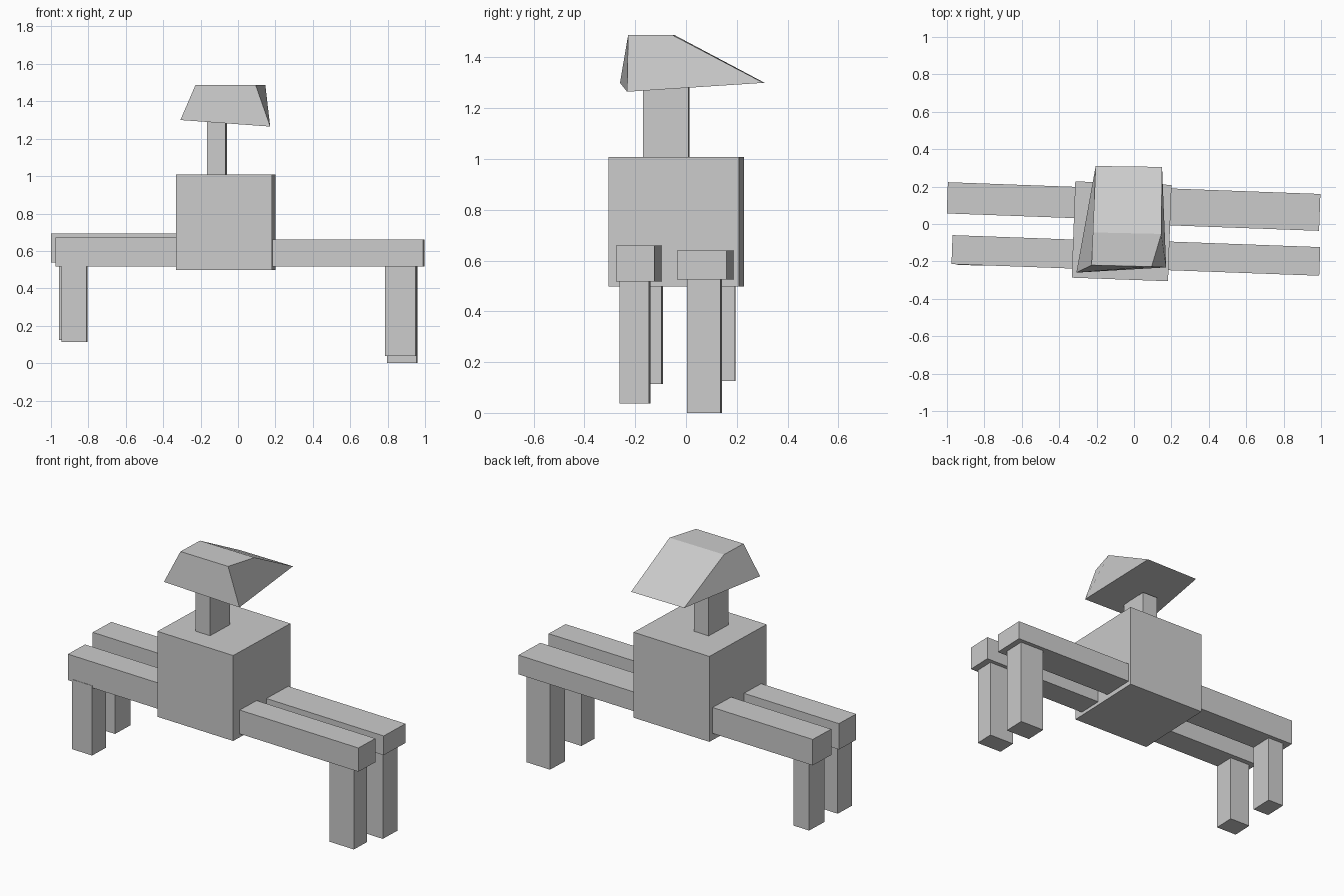
import bpy, bmesh, math
from mathutils import Matrix, Vector

if "Cube" in bpy.data.objects:
    bpy.data.objects.remove(bpy.data.objects["Cube"], do_unlink=True)

grey = bpy.data.materials.new("plain grey")
grey.use_nodes = True
COLOUR = (0.6, 0.6, 0.6, 1)
grey.diffuse_color = COLOUR
grey.node_tree.nodes["Principled BSDF"].inputs["Base Color"].default_value = COLOUR

# The whole figure is turned slightly about z
TURN = Matrix.Rotation(math.radians(-2.1), 4, "Z")


def finish(name, bm):
    bmesh.ops.recalc_face_normals(bm, faces=bm.faces)
    mesh = bpy.data.meshes.new(name)
    bm.to_mesh(mesh)
    bm.free()
    mesh.materials.append(grey)
    obj = bpy.data.objects.new(name, mesh)
    bpy.context.collection.objects.link(obj)
    return obj


def box(name, x, y, width, depth, bottom, top):
    bm = bmesh.new()
    bmesh.ops.create_cube(bm, size=1)
    bmesh.ops.scale(bm, vec=(width, depth, top - bottom), verts=bm.verts)
    obj = finish(name, bm)
    obj.matrix_world = Matrix.Translation((x, y, (bottom + top) / 2)) @ TURN


def beam(name, end_x, end_y, length, depth, bottom, top):
    # Beam that runs from its outer end into the body
    inward = TURN @ Vector((-math.copysign(length / 2, end_x), 0, 0))
    box(name, end_x + inward.x, end_y + inward.y, length, depth, bottom, top)


# Body and neck
box("body", -0.066, -0.039, 0.515, 0.515, 0.497, 1.008)
box("neck", -0.113, -0.078, 0.1, 0.18, 1.0, 1.29)

# Horizontal upper limbs
beam("left_front_beam", 0.993, -0.2, 0.83, 0.153, 0.518, 0.66)
beam("left_back_beam", 0.993, 0.062, 0.83, 0.197, 0.525, 0.64)
beam("right_front_beam", -0.973, -0.137, 0.67, 0.155, 0.517, 0.672)
beam("right_back_beam", -0.998, 0.14, 0.7, 0.167, 0.537, 0.692)

# Upright legs
box("left_front_leg", 0.87, -0.201, 0.165, 0.117, 0.037, 0.53)
box("left_back_leg", 0.878, 0.073, 0.16, 0.133, 0.0, 0.54)
box("right_front_leg", -0.875, -0.157, 0.135, 0.127, 0.113, 0.53)
box("right_back_leg", -0.902, 0.125, 0.105, 0.138, 0.125, 0.55)

# Wedge head: lower rim, then upper rim, in the same order
bm = bmesh.new()
lower = [bm.verts.new(p) for p in ((-0.308, -0.26, 1.3), (0.172, -0.232, 1.265),
                                   (0.15, 0.305, 1.3), (-0.205, 0.31, 1.3))]
upper = [bm.verts.new(p) for p in ((-0.227, -0.22, 1.488), (0.094, -0.228, 1.488),
                                   (0.146, -0.053, 1.488), (-0.22, -0.045, 1.488))]
bm.faces.new(lower)
bm.faces.new(upper)
for i in range(4):
    j = (i + 1) % 4
    bm.faces.new((lower[i], lower[j], upper[j], upper[i]))
finish("head", bm)
